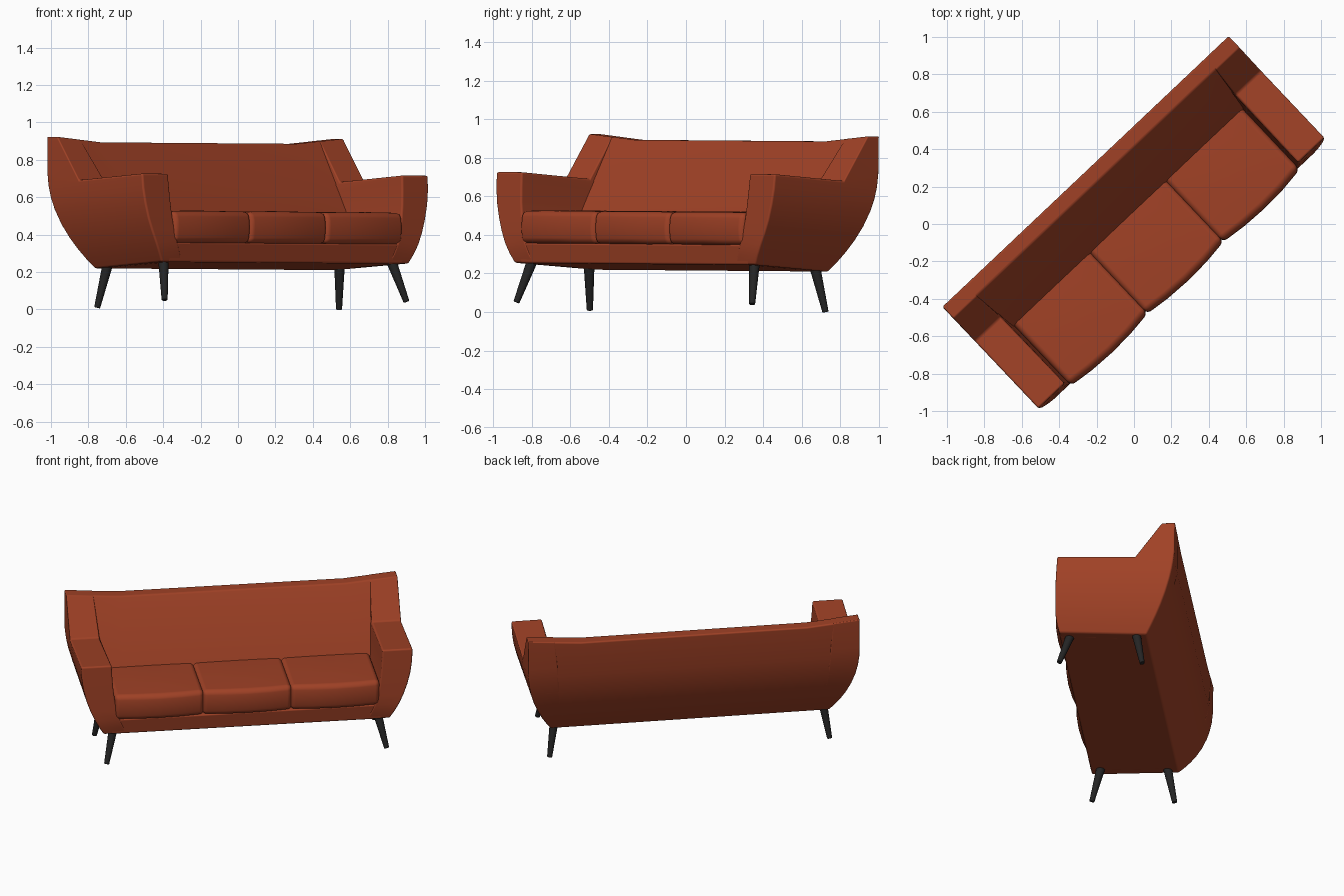
import bpy, bmesh, math
from mathutils import Vector, Matrix

if "Cube" in bpy.data.objects:
    bpy.data.objects.remove(bpy.data.objects["Cube"])

# Sofa is modelled along its own axes (length x, depth y), then turned in plan
PLACE = (Matrix.Translation((0, 0, 0.004)) @ Matrix.Rotation(math.radians(43.4), 4, 'Z')
         @ Matrix.Rotation(0.0055, 4, 'Y'))


def material(name, rgb):
    m = bpy.data.materials.new(name)
    m.diffuse_color = (*rgb, 1)
    m.use_nodes = True
    m.node_tree.nodes["Principled BSDF"].inputs["Base Color"].default_value = m.diffuse_color
    return m


FABRIC = material("terracotta fabric", (0.35, 0.053, 0.019))
WOOD = material("black wood", (0.018, 0.018, 0.018))


def finish(name, bm, mat, bevel=0.0, segments=5, weight=None):
    """Link the mesh and round its sharp edges; weight(midpoint) scales the rounding."""
    bmesh.ops.recalc_face_normals(bm, faces=bm.faces)
    if weight:
        layer = bm.edges.layers.float.new("bevel_weight_edge")
        for e in bm.edges:
            if e.calc_face_angle(0) > math.radians(33):
                e[layer] = weight((e.verts[0].co + e.verts[1].co) / 2)
    me = bpy.data.meshes.new(name)
    bm.to_mesh(me)
    bm.free()
    me.materials.append(mat)
    ob = bpy.data.objects.new(name, me)
    bpy.context.collection.objects.link(ob)
    ob.matrix_world = PLACE
    for p in me.polygons:
        p.use_smooth = True
    b = ob.modifiers.new("round", 'BEVEL')
    b.width, b.segments = bevel, segments
    b.limit_method, b.angle_limit = ('WEIGHT' if weight else 'ANGLE'), math.radians(35)
    b.harden_normals = True
    return ob


def loft(rings):
    """Skin closed rings of equal length and cap both ends."""
    bm = bmesh.new()
    vs = [[bm.verts.new(p) for p in r] for r in rings]
    n = len(vs[0])
    for a, b in zip(vs, vs[1:]):
        for i in range(n):
            j = (i + 1) % n
            bm.faces.new((a[i], a[j], b[j], b[i]))
    bm.faces.new(vs[0])
    bm.faces.new(vs[-1])
    return bm


def half_length(z):
    """Tub flare: narrow at the base, full at the arms."""
    return 1.053 - 0.145 * max(0, (0.70 - z) / 0.455) ** 2


def back_depth(z):
    """Bulging back face."""
    return 0.382 - 0.2 * max(0, (0.80 - z) / 0.59) ** 2.2


def rim(x):
    """Top edge of the back, rising towards the ends."""
    return 0.885 + 0.028 * max(0, (abs(x) - 0.72) / 0.33)


# Base and backrest: one side profile swept along the length
rings = []
for x in (-0.95, -0.84, -0.72, 0.72, 0.84, 0.95):
    prof = [(0.0, 0.35), (-0.384, 0.35), (-0.370, 0.245)]
    prof += [(back_depth(z), z) for z in (0.21, 0.26, 0.31, 0.37, 0.44, 0.53, 0.66)]
    prof += [(0.382, rim(x)), (0.300, rim(x)), (0.05, 0.51)]
    # ends follow the flare so that they stay inside the side panels
    rings.append([(math.copysign(min(abs(x), half_length(z) - 0.05), x)
                   if abs(x) > 0.9 else math.copysign(min(abs(x), half_length(z) - 0.06), x), y, z)
                  for y, z in prof])
finish("base_and_backrest", loft(rings), FABRIC, 0.038)

# Sides: arm and back wing in one piece, stacked in slices
# (front y, front z, back z, inner x)
SLICES = [(-0.368, 0.246, 0.210, 0.760), (-0.380, 0.295, 0.260, 0.785), (-0.386, 0.350, 0.315, 0.808),
          (-0.384, 0.410, 0.375, 0.826), (-0.380, 0.480, 0.445, 0.840), (-0.376, 0.560, 0.525, 0.850),
          (-0.370, 0.640, 0.590, 0.856), (-0.364, 0.717, 0.650, 0.860), (0.130, 0.682, 0.720, 0.866)]


def rounding(p):
    return 0.62 if p.z > 0.72 else 1.0


for side, label in ((-1, "left"), (1, "right")):
    rings = []
    for yf, zf, zb, inner in SLICES:
        rings.append([(side * half_length(zf), yf, zf), (side * half_length(zb), back_depth(zb), zb),
                      (side * inner, back_depth(zb), zb), (side * inner, yf, zf)])
    out, inn = side * 1.053, side * 0.88
    rings.append([(out, 0.298, rim(out)), (out, 0.382, rim(out)),
                  (inn, 0.382, rim(inn)), (inn, 0.298, rim(inn))])
    finish(label + "_arm_and_wing", loft(rings), FABRIC, 0.062, 6, rounding)

# Seat cushions: softly bulging rounded boxes
for i, label in ((-1, "left"), (0, "middle"), (1, "right")):
    bm = bmesh.new()
    bmesh.ops.create_cube(bm, size=2)
    bmesh.ops.subdivide_edges(bm, edges=bm.edges[:], cuts=3, use_grid_fill=True)
    for v in bm.verts:
        a, b, c = v.co
        y = -0.15 + 0.235 * b
        if b < 0:
            y += b * (0.022 * (1 - a * a) + 0.012 * (1 - c * c))
        z = 0.432 + 0.085 * c - 0.02 * (y + 0.38)
        if c > 0:
            z += c * 0.008 * (1 - a * a) * (1 - b * b)
        v.co = (i * 0.559 + 0.283 * a, y, z)
    finish(label + "_cushion", bm, FABRIC, 0.03, 5)

# Legs: tapered and splayed outwards
for side, label in ((-1, "left"), (1, "right")):
    for place, foot, top in (("front", (0.89, -0.37, 0.041), (0.835, -0.30, 0.275)),
                             ("back", (0.89, 0.155, 0.0), (0.85, 0.11, 0.25))):
        f = Vector((side * foot[0], foot[1], foot[2]))
        t = Vector((side * top[0], top[1], top[2]))
        across = (t - f).to_track_quat('Z', 'Y').to_matrix()
        rings = []
        for p, r in ((f, 0.016), (t, 0.029)):
            ring = []
            for k in range(16):
                ang = k * math.tau / 16
                ring.append(p + across @ Vector((r * math.cos(ang), r * math.sin(ang), 0)))
            rings.append(ring)
        finish(f"{place}_{label}_leg", loft(rings), WOOD, 0.003, 2)
